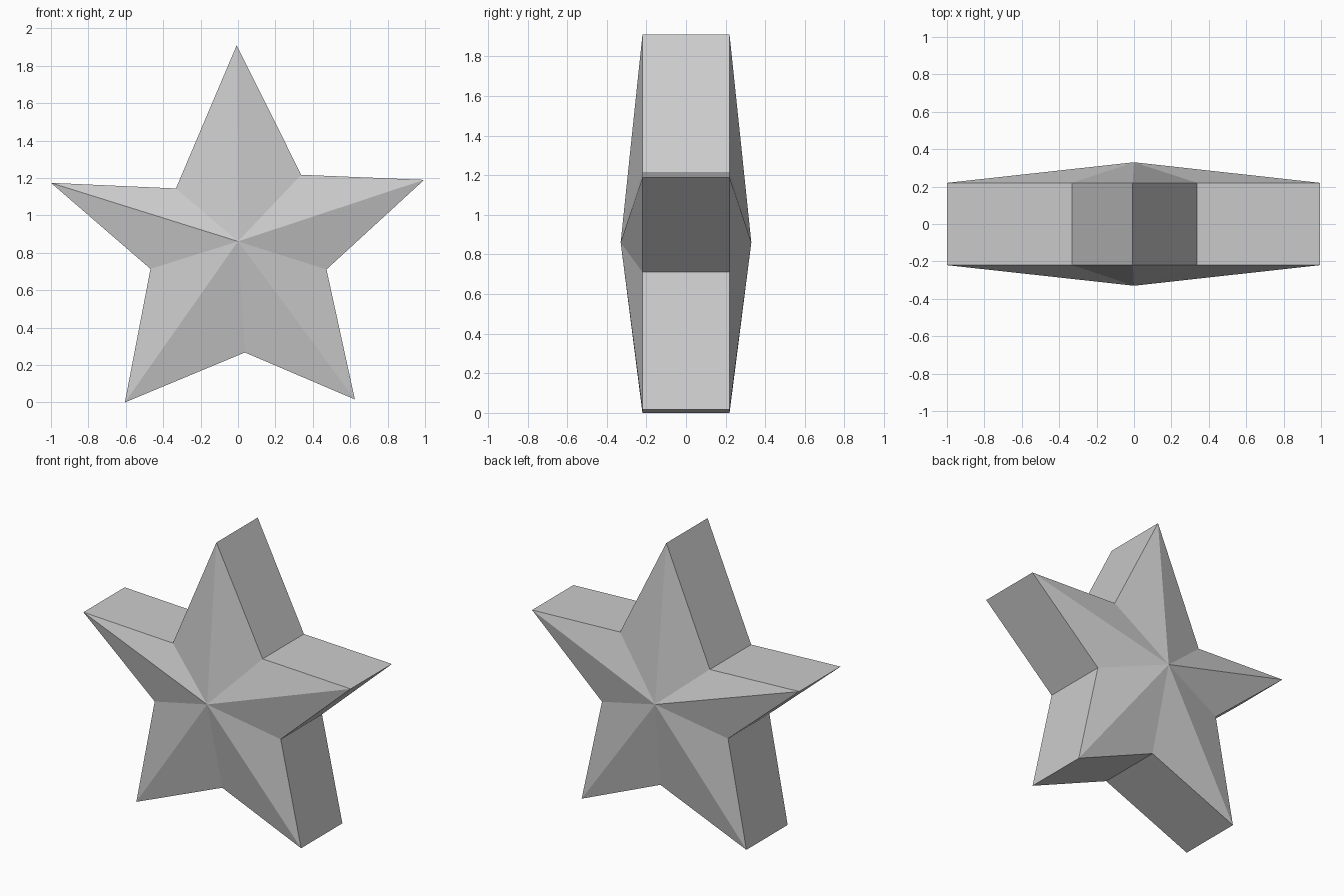
import bpy, bmesh

if "Cube" in bpy.data.objects:
    bpy.data.objects.remove(bpy.data.objects["Cube"])

HALF_DEPTH = 0.22      # y of the outline edges
APEX_DEPTH = 0.33      # y of the raised centre points
CENTRE = (0.0, 0.861)  # x, z of the centre points

# Star outline (x, z), slightly uneven, alternating tips and notches
OUTLINE = [(-0.007, 1.91), (0.338, 1.217), (0.995, 1.19), (0.473, 0.711),
           (0.625, 0.016), (0.037, 0.267), (-0.605, 0.0), (-0.468, 0.714),
           (-1.0, 1.174), (-0.332, 1.144)]

grey = bpy.data.materials.new("light_grey")
grey.diffuse_color = (0.6, 0.6, 0.6, 1)
grey.use_nodes = True
grey.node_tree.nodes["Principled BSDF"].inputs["Base Color"].default_value = grey.diffuse_color

bm = bmesh.new()
rings, apexes = [], []
for side in (-1, 1):
    rings.append([bm.verts.new((x, side * HALF_DEPTH, z)) for x, z in OUTLINE])
    apexes.append(bm.verts.new((CENTRE[0], side * APEX_DEPTH, CENTRE[1])))

front, back = rings
for i in range(len(OUTLINE)):
    j = (i + 1) % len(OUTLINE)
    bm.faces.new((front[i], front[j], back[j], back[i]))  # side wall
    bm.faces.new((front[i], front[j], apexes[0]))         # front facet
    bm.faces.new((back[i], back[j], apexes[1]))           # back facet
bmesh.ops.recalc_face_normals(bm, faces=bm.faces)

mesh = bpy.data.meshes.new("star")
bm.to_mesh(mesh)
bm.free()
mesh.materials.append(grey)
star = bpy.data.objects.new("star", mesh)
bpy.context.collection.objects.link(star)
